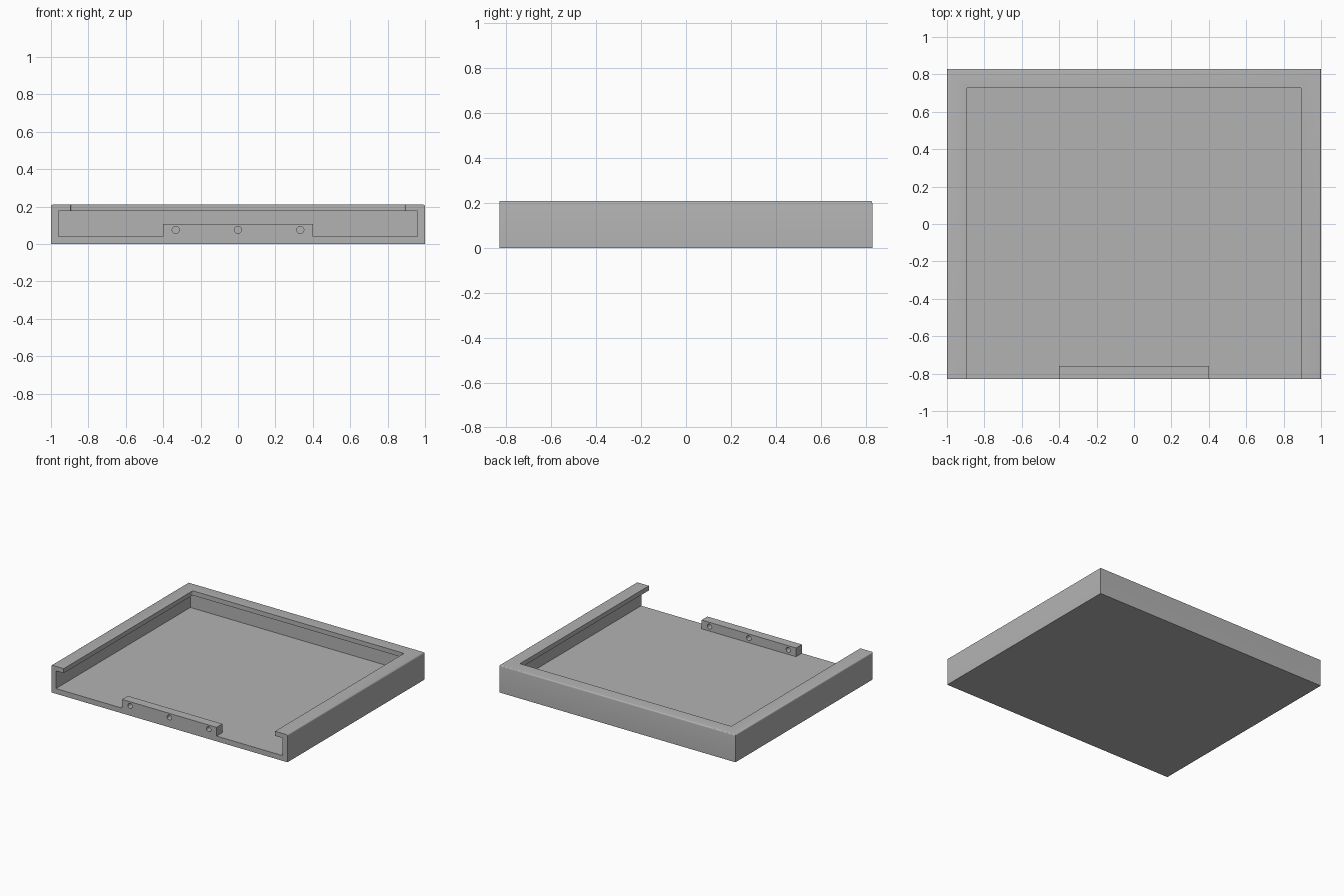
import bpy
import bmesh
from math import pi
from mathutils import Matrix, Vector

cube = bpy.data.objects.get("Cube")
if cube:
    bpy.data.objects.remove(cube, do_unlink=True)

grey = bpy.data.materials.new("light grey")
grey.use_nodes = True
colour = (0.45, 0.45, 0.45, 1)
grey.diffuse_color = colour
grey.node_tree.nodes["Principled BSDF"].inputs["Base Color"].default_value = colour


def add_object(name, bm):
    mesh = bpy.data.meshes.new(name)
    bm.to_mesh(mesh)
    bm.free()
    mesh.materials.append(grey)
    obj = bpy.data.objects.new(name, mesh)
    bpy.context.collection.objects.link(obj)
    return obj


def box(name, low, high, rounded=None, radius=0.01):
    """Box between two corners; edges picked by the rounded rule get a fillet."""
    low, high = Vector(low), Vector(high)
    bm = bmesh.new()
    bmesh.ops.create_cube(bm, size=1)
    for v in bm.verts:
        v.co = (low + high) / 2 + v.co * (high - low)
    if rounded:
        edges = [e for e in bm.edges if rounded(e)]
        bmesh.ops.bevel(bm, geom=edges, offset=radius, segments=4,
                        profile=0.5, affect='EDGES')
    return add_object(name, bm)


def rod(name, x, y, z, radius, length):
    """Cylinder along the y axis."""
    bm = bmesh.new()
    bmesh.ops.create_cone(bm, cap_ends=True, segments=32, radius1=radius,
                          radius2=radius, depth=length,
                          matrix=Matrix.Translation((x, y, z)) @ Matrix.Rotation(pi / 2, 4, 'X'))
    return add_object(name, bm)


def cut(target, cutter):
    cutter.hide_render = True
    cutter.hide_viewport = True
    cutter.display_type = 'WIRE'
    mod = target.modifiers.new(cutter.name, 'BOOLEAN')
    mod.operation = 'DIFFERENCE'
    mod.solver = 'EXACT'
    mod.object = cutter


def apply_modifiers(obj):
    """Bake the cuts, drop the cutters and smooth the rounded parts."""
    bpy.context.view_layer.update()
    graph = bpy.context.evaluated_depsgraph_get()
    mesh = bpy.data.meshes.new_from_object(obj.evaluated_get(graph))
    cutters = [m.object for m in obj.modifiers]
    obj.modifiers.clear()
    obj.data = mesh
    for c in cutters:
        bpy.data.objects.remove(c, do_unlink=True)
    bpy.ops.object.select_all(action='DESELECT')
    obj.select_set(True)
    bpy.context.view_layer.objects.active = obj
    bpy.ops.object.shade_smooth_by_angle()


DEPTH = 0.83
FRONT = -1.0  # cutters reach past the open front


# Tray: outer top edges rounded except along the open front
def outer_top_edge(e):
    a, b = (v.co for v in e.verts)
    return min(a.z, b.z) > 0.2 and max(a.y, b.y) > 0


# Opening: upright corners at the back
def upright_back_edge(e):
    a, b = (v.co for v in e.verts)
    return abs(a.z - b.z) > 0.1 and min(a.y, b.y) > 0


tray = box("tray", (-1, -DEPTH, 0), (1, DEPTH, 0.21), outer_top_edge)
cut(tray, box("cavity", (-0.96, FRONT, 0.04), (0.96, 0.795, 0.175)))
cut(tray, box("opening", (-0.895, FRONT, 0.1), (0.895, 0.73, 0.3), upright_back_edge))
apply_modifiers(tray)

# Front stop block with three through holes
block = box("front_block", (-0.4, -DEPTH, 0.04), (0.4, -0.76, 0.107))
for i in (-1, 0, 1):
    cut(block, rod("hole", i * 0.333, -0.8, 0.075, 0.019, 0.3))
apply_modifiers(block)
